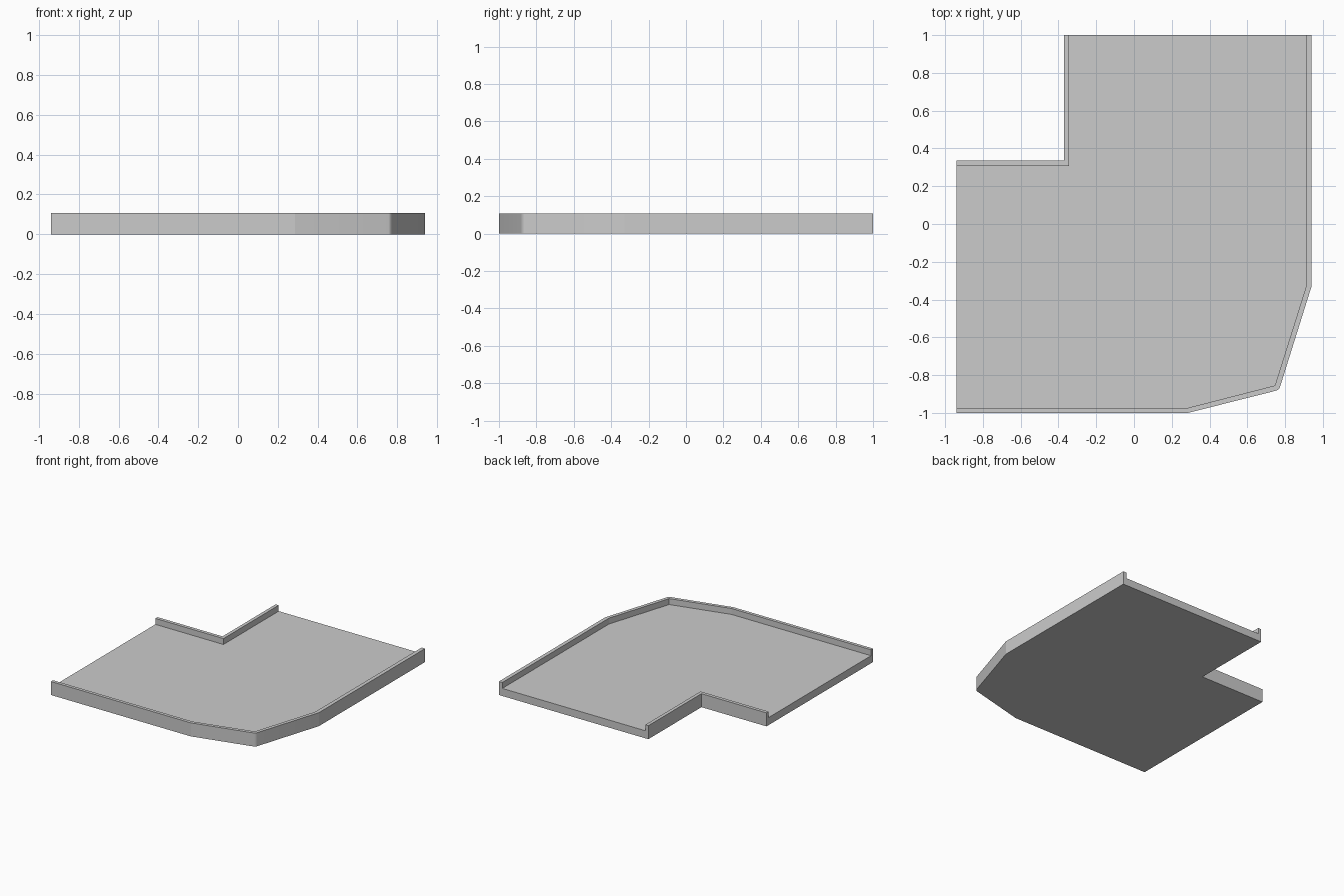
import bpy, bmesh
from math import atan2, cos, sin, pi

if "Cube" in bpy.data.objects:
    bpy.data.objects.remove(bpy.data.objects["Cube"])

HEIGHT, FLOOR = 0.107, 0.06


def prism(name, outline, z0, z1):
    """Extrude a flat outline straight up from z0 to z1."""
    bm = bmesh.new()
    face = bm.faces.new([bm.verts.new((x, y, z0)) for x, y in outline])
    top = bmesh.ops.extrude_face_region(bm, geom=[face])
    verts = [v for v in top["geom"] if isinstance(v, bmesh.types.BMVert)]
    bmesh.ops.translate(bm, verts=verts, vec=(0, 0, z1 - z0))
    bmesh.ops.recalc_face_normals(bm, faces=bm.faces)
    mesh = bpy.data.meshes.new(name)
    bm.to_mesh(mesh)
    bm.free()
    obj = bpy.data.objects.new(name, mesh)
    bpy.context.collection.objects.link(obj)
    return obj


# Rounded outer corner, an arc about the corner of the inner kerb line
cx, cy, r = 0.746, -0.855, 0.028
a0, a1 = atan2(-0.965, 0.26), atan2(-0.295, 0.955)
corner = [(cx + r * cos(a0 + (a1 - a0) * i / 4),
           cy + r * sin(a0 + (a1 - a0) * i / 4)) for i in range(5)]

# Solid tile with the full outline
tile = prism("corner_tile", [(-0.94, -1), (0.286, -1)] + corner +
             [(0.94, -0.33), (0.94, 1), (-0.37, 1), (-0.37, 0.335), (-0.94, 0.335)],
             0, HEIGHT)

# Lowered surface between the kerbs, open at both ends
recess = prism("recess_cutter",
               [(-1.1, -0.974), (0.283, -0.974), (cx, cy), (0.91, -0.335),
                (0.91, 1.1), (-0.343, 1.1), (-0.343, 0.308), (-1.1, 0.308)],
               FLOOR, HEIGHT + 0.1)
recess.hide_render = True
recess.hide_viewport = False

cut = tile.modifiers.new("recess", 'BOOLEAN')
cut.operation = 'DIFFERENCE'
cut.solver = 'EXACT'
cut.object = recess
bpy.context.view_layer.objects.active = tile
tile.select_set(True)
bpy.ops.object.modifier_apply(modifier=cut.name)
bpy.data.objects.remove(recess)

# Smooth only the rounded corner
bpy.ops.object.shade_smooth_by_angle(angle=pi / 14)
